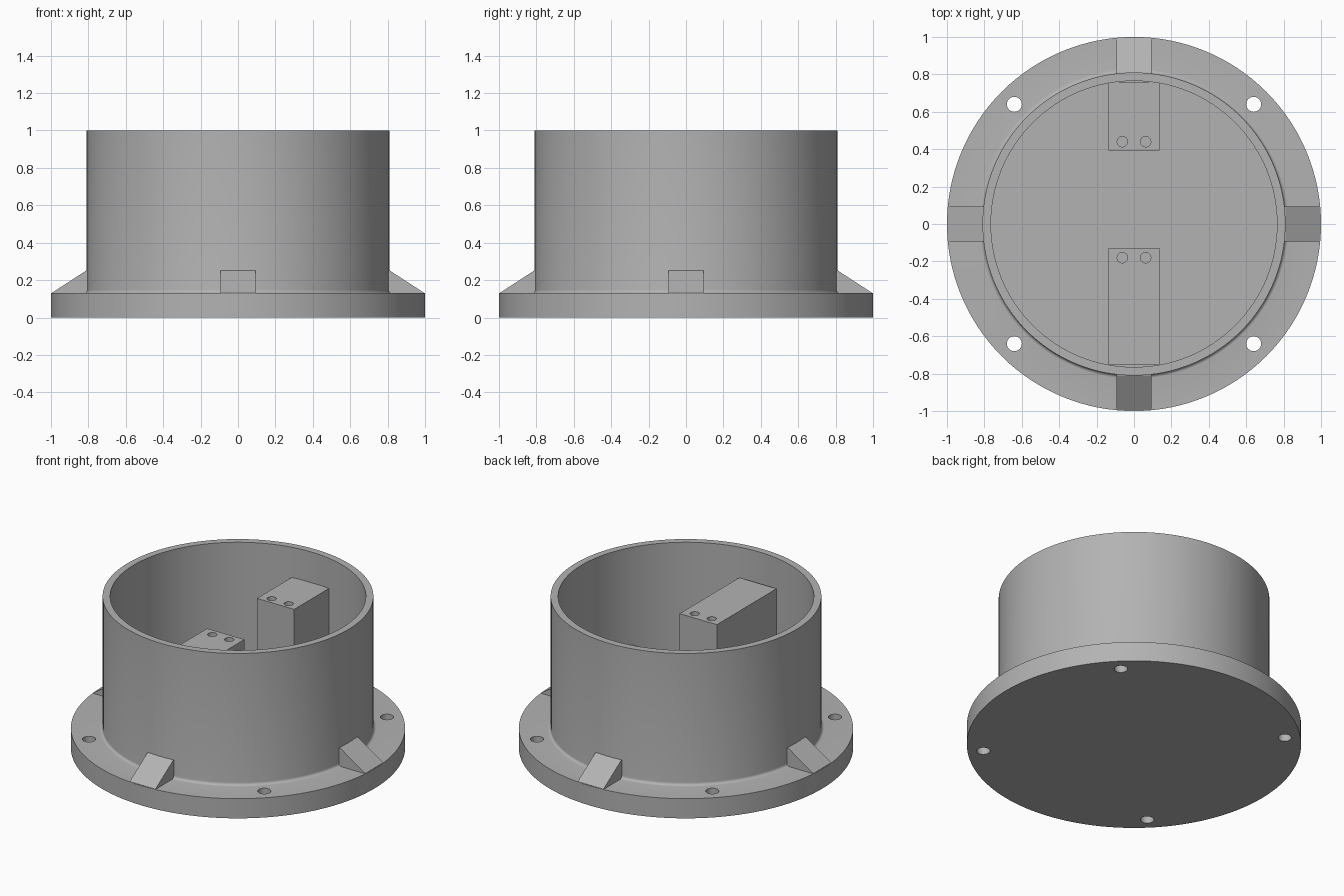
import bpy, bmesh, math
from mathutils import Matrix, Vector

if "Cube" in bpy.data.objects:
    bpy.data.objects.remove(bpy.data.objects["Cube"])

RIM, OUTER, INNER = 1.0, 0.81, 0.765
FLANGE, FLOOR, SHELF = 0.13, 0.13, 0.8

grey = bpy.data.materials.new("neutral_grey")
grey.use_nodes = True
colour = (0.45, 0.45, 0.45, 1)
grey.diffuse_color = colour
grey.node_tree.nodes["Principled BSDF"].inputs["Base Color"].default_value = colour


def finish(name, bm):
    bmesh.ops.recalc_face_normals(bm, faces=bm.faces)
    mesh = bpy.data.meshes.new(name)
    bm.to_mesh(mesh)
    bm.free()
    obj = bpy.data.objects.new(name, mesh)
    mesh.materials.append(grey)
    bpy.context.collection.objects.link(obj)
    return obj


def activate(obj):
    bpy.ops.object.select_all(action="DESELECT")
    obj.select_set(True)
    bpy.context.view_layer.objects.active = obj


def smooth(obj):
    activate(obj)
    bpy.ops.object.shade_smooth_by_angle(angle=math.radians(25))


def drill(obj, spots, radius, low, high):
    """Cut upright round holes at the given x, y spots."""
    bm = bmesh.new()
    for x, y in spots:
        bmesh.ops.create_cone(bm, cap_ends=True, segments=32, radius1=radius, radius2=radius,
                              depth=high - low,
                              matrix=Matrix.Translation((x, y, (low + high) / 2)))
    cutter = finish("hole_cutter", bm)
    cutter.hide_render = True
    activate(obj)
    mod = obj.modifiers.new("holes", "BOOLEAN")
    mod.operation, mod.solver, mod.object = "DIFFERENCE", "EXACT", cutter
    bpy.ops.object.modifier_apply(modifier=mod.name)
    bpy.data.objects.remove(cutter)
    smooth(obj)


# Flanged cup, turned from one profile with a small cove at the wall foot
cove = 0.018
profile = [(0, 0), (RIM, 0), (RIM, FLANGE)]
for i in range(6):
    a = math.radians(18 * i)
    profile.append((OUTER + cove * (1 - math.sin(a)), FLANGE + cove * (1 - math.cos(a))))
profile += [(OUTER, 1), (INNER, 1), (INNER, FLOOR), (0, FLOOR)]
bm = bmesh.new()
verts = [bm.verts.new((r, 0, z)) for r, z in profile]
edges = [bm.edges.new(pair) for pair in zip(verts, verts[1:])]
bmesh.ops.spin(bm, geom=verts + edges, cent=(0, 0, 0), axis=(0, 0, 1),
               angle=math.tau, steps=128)
bmesh.ops.remove_doubles(bm, verts=bm.verts, dist=1e-4)
cup = finish("flanged_cup", bm)
bolt = 0.64
drill(cup, [(sx * bolt, sy * bolt) for sx in (-1, 1) for sy in (-1, 1)], 0.04, -0.1, 0.3)


# Four sloping ribs between flange and wall
def rib(name, turn):
    bm = bmesh.new()
    half = 0.094
    section = [(0.79, 0.1), (0.995, 0.1), (0.995, FLANGE + 0.002), (OUTER, 0.252), (0.79, 0.252)]
    face = bm.faces.new([bm.verts.new((r, -half, z)) for r, z in section])
    out = bmesh.ops.extrude_face_region(bm, geom=[face])
    moved = [v for v in out["geom"] if isinstance(v, bmesh.types.BMVert)]
    bmesh.ops.translate(bm, verts=moved, vec=Vector((0, 2 * half, 0)))
    bmesh.ops.rotate(bm, verts=bm.verts, matrix=Matrix.Rotation(turn, 3, "Z"))
    return finish(name, bm)


for i, side in enumerate(("left", "back", "right", "front")):
    rib(side + "_rib", i * math.pi / 2)


# Two inner mounting blocks with a pair of screw holes each
def block(name, y0, y1, hole_y):
    bm = bmesh.new()
    bmesh.ops.create_cube(bm, size=1)
    low = FLOOR - 0.02
    bmesh.ops.scale(bm, verts=bm.verts, vec=(0.272, y1 - y0, SHELF - low))
    bmesh.ops.translate(bm, verts=bm.verts, vec=(0, (y0 + y1) / 2, (SHELF + low) / 2))
    obj = finish(name, bm)
    drill(obj, [(-0.062, hole_y), (0.062, hole_y)], 0.028, SHELF - 0.15, SHELF + 0.1)


block("back_mounting_block", 0.392, 0.76, 0.44)
block("front_mounting_block", -0.75, -0.128, -0.18)
